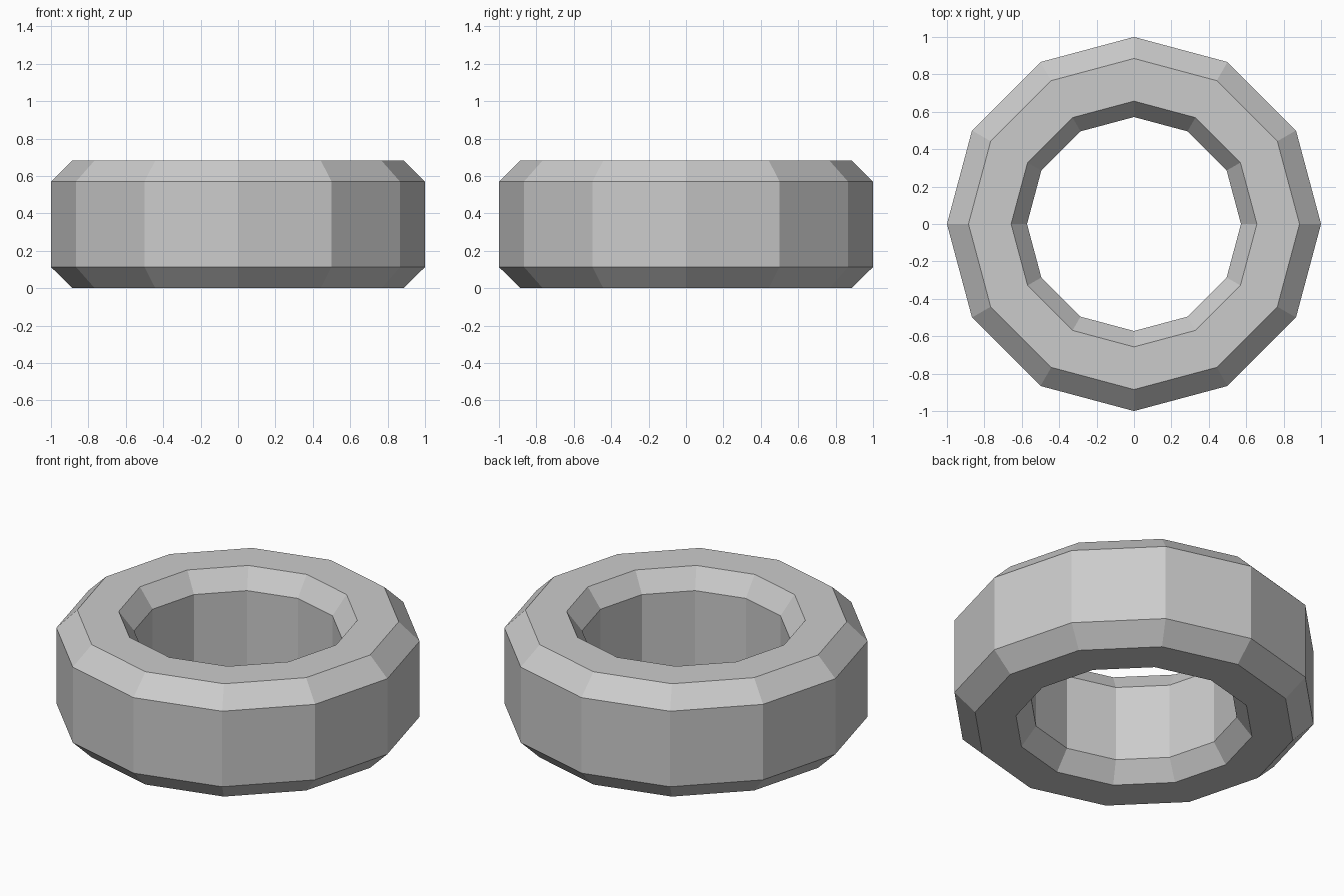
import bpy, bmesh, math

if "Cube" in bpy.data.objects:
    bpy.data.objects.remove(bpy.data.objects["Cube"])

SIDES = 12
HEIGHT = 0.683
CHAMFER = 0.113

# Cross-section (radius, height), outer wall first, anticlockwise
profile = [
    (0.885, 0), (1.0, CHAMFER), (1.0, HEIGHT - CHAMFER), (0.885, HEIGHT),
    (0.657, HEIGHT), (0.572, HEIGHT - CHAMFER), (0.572, CHAMFER), (0.657, 0),
]

# Sweep the cross-section around z into a twelve-sided ring
bm = bmesh.new()
rings = []
for i in range(SIDES):
    a = 2 * math.pi * i / SIDES
    rings.append([bm.verts.new((r * math.cos(a), r * math.sin(a), z)) for r, z in profile])
for i in range(SIDES):
    here, after = rings[i], rings[(i + 1) % SIDES]
    for j in range(len(profile)):
        k = (j + 1) % len(profile)
        bm.faces.new((here[j], after[j], after[k], here[k]))
bmesh.ops.recalc_face_normals(bm, faces=bm.faces)

mesh = bpy.data.meshes.new("chamfered_ring")
bm.to_mesh(mesh)
bm.free()
bpy.context.collection.objects.link(bpy.data.objects.new("chamfered_ring", mesh))
